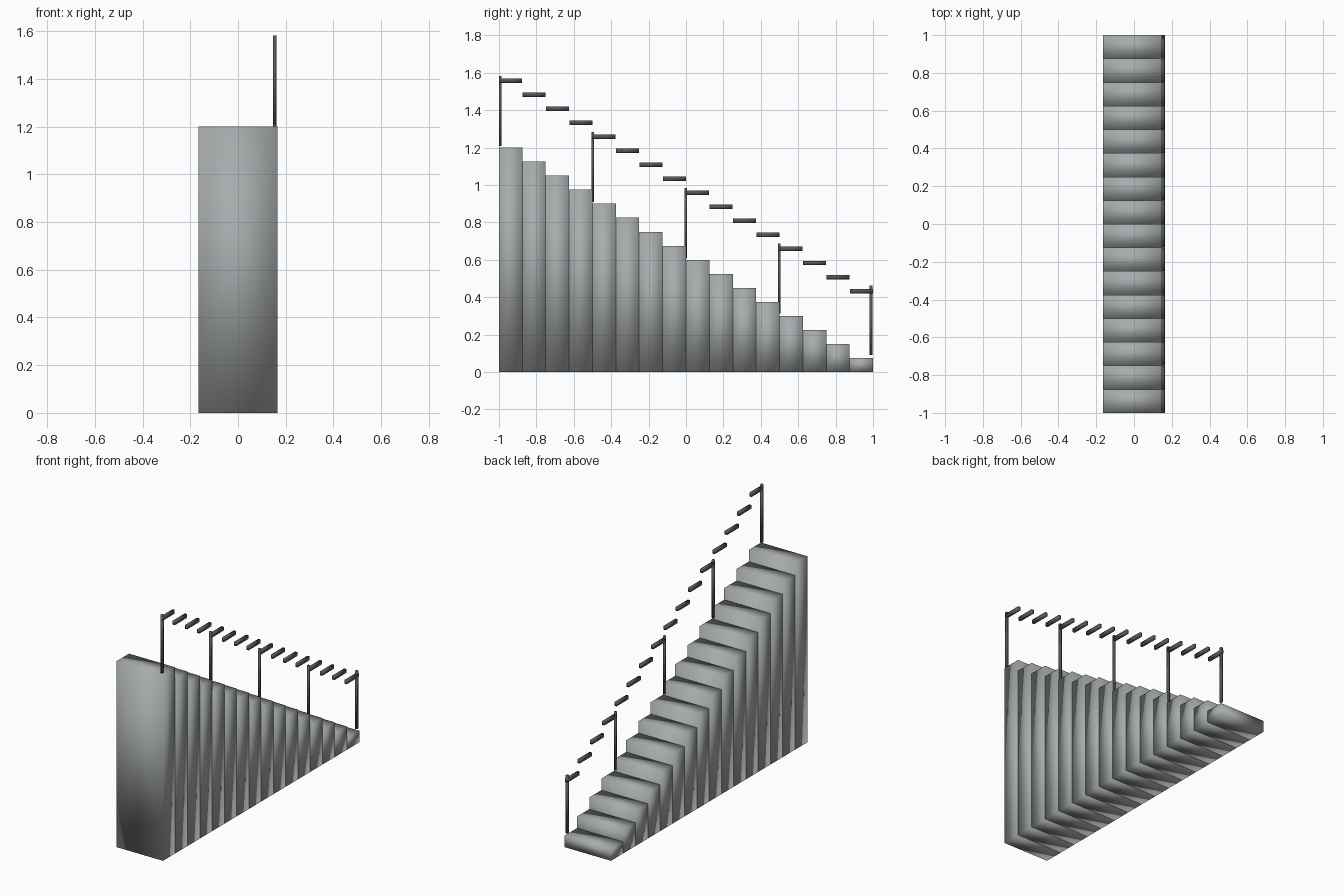
import bpy

cube = bpy.data.objects.get("Cube")
if cube:
    bpy.data.objects.remove(cube, do_unlink=True)


def make_material(name, colour):
    mat = bpy.data.materials.new(name)
    mat.use_nodes = True
    mat.diffuse_color = colour
    mat.node_tree.nodes["Principled BSDF"].inputs["Base Color"].default_value = colour
    return mat


stone = make_material("stone grey", (0.39, 0.41, 0.41, 1))
metal = make_material("dark metal", (0.09, 0.095, 0.1, 1))


def box(name, low, high, mat):
    """Softly shaded box between two opposite corners."""
    bpy.ops.mesh.primitive_cube_add(size=1, location=[(a + b) / 2 for a, b in zip(low, high)])
    obj = bpy.context.object
    obj.name = name
    obj.scale = [b - a for a, b in zip(low, high)]
    bpy.ops.object.transform_apply(location=False, rotation=False, scale=True)
    obj.data.materials.append(mat)
    bpy.ops.object.shade_smooth()
    return obj


STEPS = 16
DEPTH = 2 / STEPS
RISE = 0.075
HALF_WIDTH = 0.165

for i in range(STEPS):
    y = -1 + i * DEPTH
    top = RISE * (STEPS - i)
    # Solid step reaching down to the ground
    box(f"step_{i + 1}", (-HALF_WIDTH, y, 0), (HALF_WIDTH, y + DEPTH, top), stone)
    # Short level handrail piece above the step
    box(f"handrail_{i + 1}", (0.146, y + 0.001, top + 0.346),
        (0.162, y + DEPTH - 0.001, top + 0.37), metal)

# Posts: position along the stair and the height of their lower end
posts = [(-0.993, 1.208), (-0.499, 0.91), (-0.001, 0.61), (0.499, 0.312), (0.989, 0.09)]
for n, (y, z) in enumerate(posts):
    box(f"post_{n + 1}", (0.147, y - 0.007, z), (0.161, y + 0.007, z + 0.374), metal)
